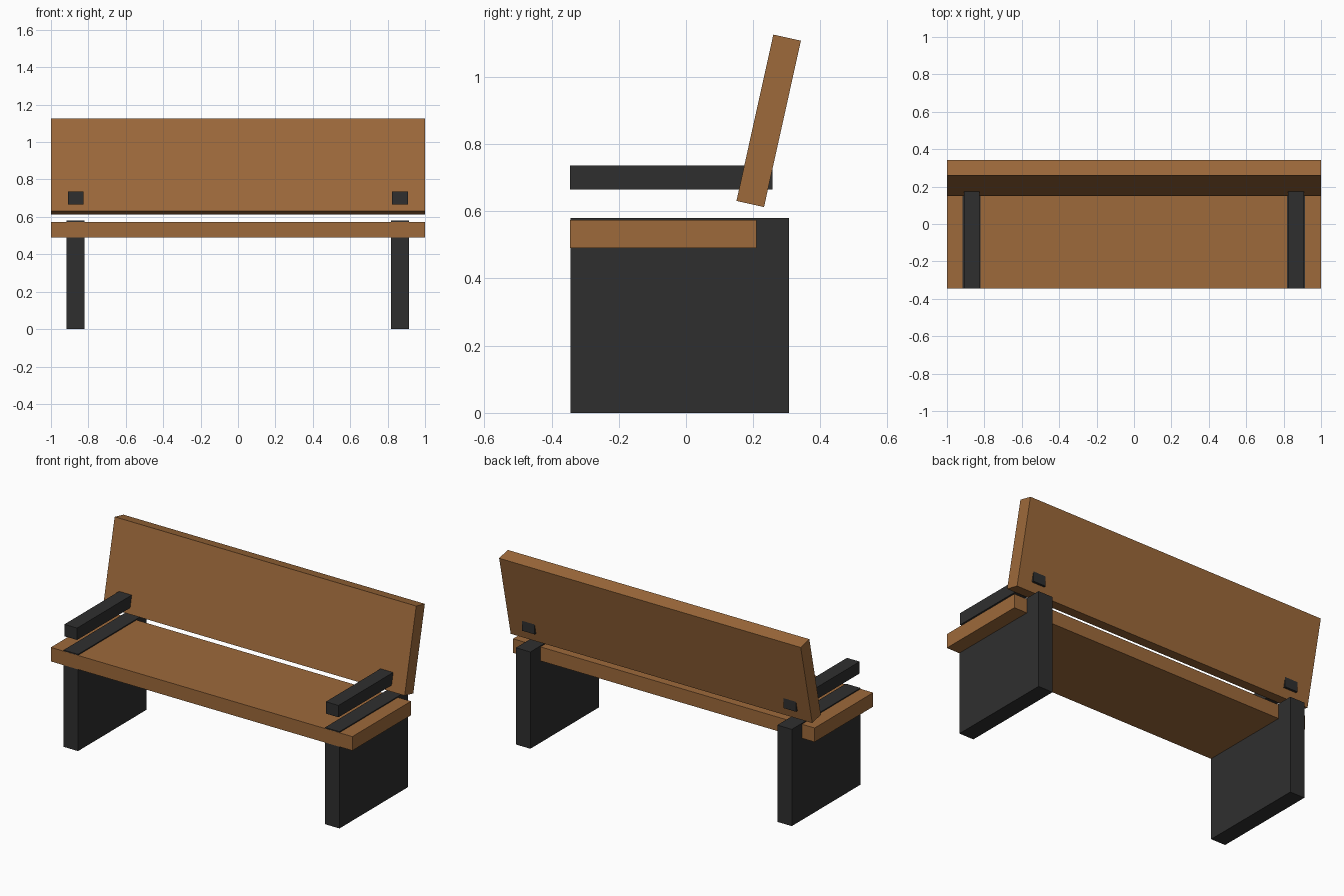
import bpy
import math

cube = bpy.data.objects.get("Cube")
if cube:
    bpy.data.objects.remove(cube, do_unlink=True)


def make_material(name, rgb):
    mat = bpy.data.materials.new(name)
    mat.use_nodes = True
    colour = (*rgb, 1)
    mat.diffuse_color = colour
    mat.node_tree.nodes["Principled BSDF"].inputs["Base Color"].default_value = colour
    return mat


wood = make_material("brown wood", (0.34, 0.143, 0.043))
metal = make_material("dark metal", (0.028, 0.028, 0.028))


def box(name, low, high, mat, tilt=0):
    """Box between two corners, tilted about its own centre along x."""
    centre = [(a + b) / 2 for a, b in zip(low, high)]
    size = [b - a for a, b in zip(low, high)]
    bpy.ops.mesh.primitive_cube_add(size=1, location=centre)
    obj = bpy.context.object
    obj.name = name
    obj.scale = size
    bpy.ops.object.transform_apply(location=False, rotation=False, scale=True)
    obj.rotation_euler.x = tilt
    obj.data.materials.append(mat)
    return obj


# Seat plank, a hair proud of the legs in front
box("seat", (-1, -0.345, 0.49), (1, 0.21, 0.574), wood)

# Backrest plank, leaning back
box("backrest", (-1, 0.204, 0.6155), (1, 0.288, 1.1225), wood, math.radians(-12.5))

# Panel legs and armrests on both sides
for side, x in (("left", 0.866), ("right", -0.868)):
    box(side + "_leg", (x - 0.048, -0.344, 0), (x + 0.048, 0.306, 0.58), metal)
    box(side + "_armrest", (x - 0.042, -0.345, 0.665), (x + 0.042, 0.257, 0.736), metal)
